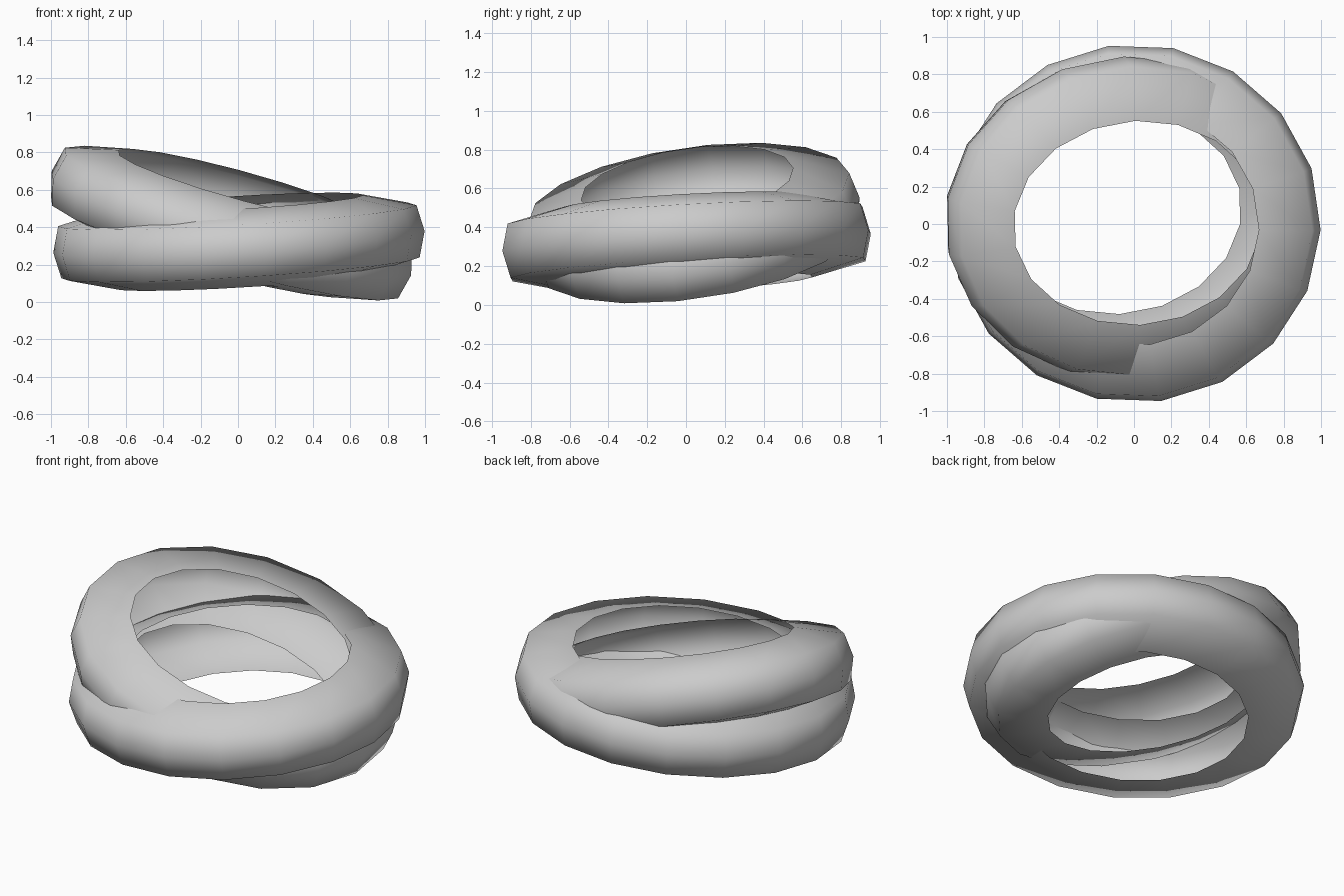
import bpy, bmesh
from math import cos, sin, tau, radians
from mathutils import Vector

if "Cube" in bpy.data.objects:
    bpy.data.objects.remove(bpy.data.objects["Cube"])

# Open channel profile: (distance in from the outer edge, height)
PROFILE = [(0.318, -0.21), (0.035, -0.14), (0.0, 0.0), (0.035, 0.14), (0.318, 0.21)]


def ring(name, center, slope_x, slope_y, rx, ry, phase, sides=18):
    """Oval channel ring, open on the inside, lying in a sloping plane."""
    bm = bmesh.new()
    loops = []
    for i in range(sides):
        a = tau * i / sides + radians(phase)
        loops.append([bm.verts.new(((rx - d) * cos(a), (ry - d) * sin(a), h))
                      for d, h in PROFILE])
    for i in range(sides):
        p, q = loops[i], loops[(i + 1) % sides]
        for j in range(len(PROFILE) - 1):
            bm.faces.new((p[j], q[j], q[j + 1], p[j + 1])).smooth = True
    mesh = bpy.data.meshes.new(name)
    bm.to_mesh(mesh)
    bm.free()
    obj = bpy.data.objects.new(name, mesh)
    bpy.context.collection.objects.link(obj)
    normal = Vector((-slope_x, -slope_y, 1)).normalized()
    obj.rotation_euler = Vector((0, 0, 1)).rotation_difference(normal).to_euler()
    obj.location = center
    return obj


# Nearly flat ring, rising a little toward the back right
ring("flat_ring", (0.005, 0.003, 0.322), 0.06, 0.055, 0.995, 0.96, -2)

# Steeper oval ring, high at the left and low at the right
ring("tilted_ring", (-0.035, 0.035, 0.422), -0.275, 0.145, 1.008, 0.87, -8)
